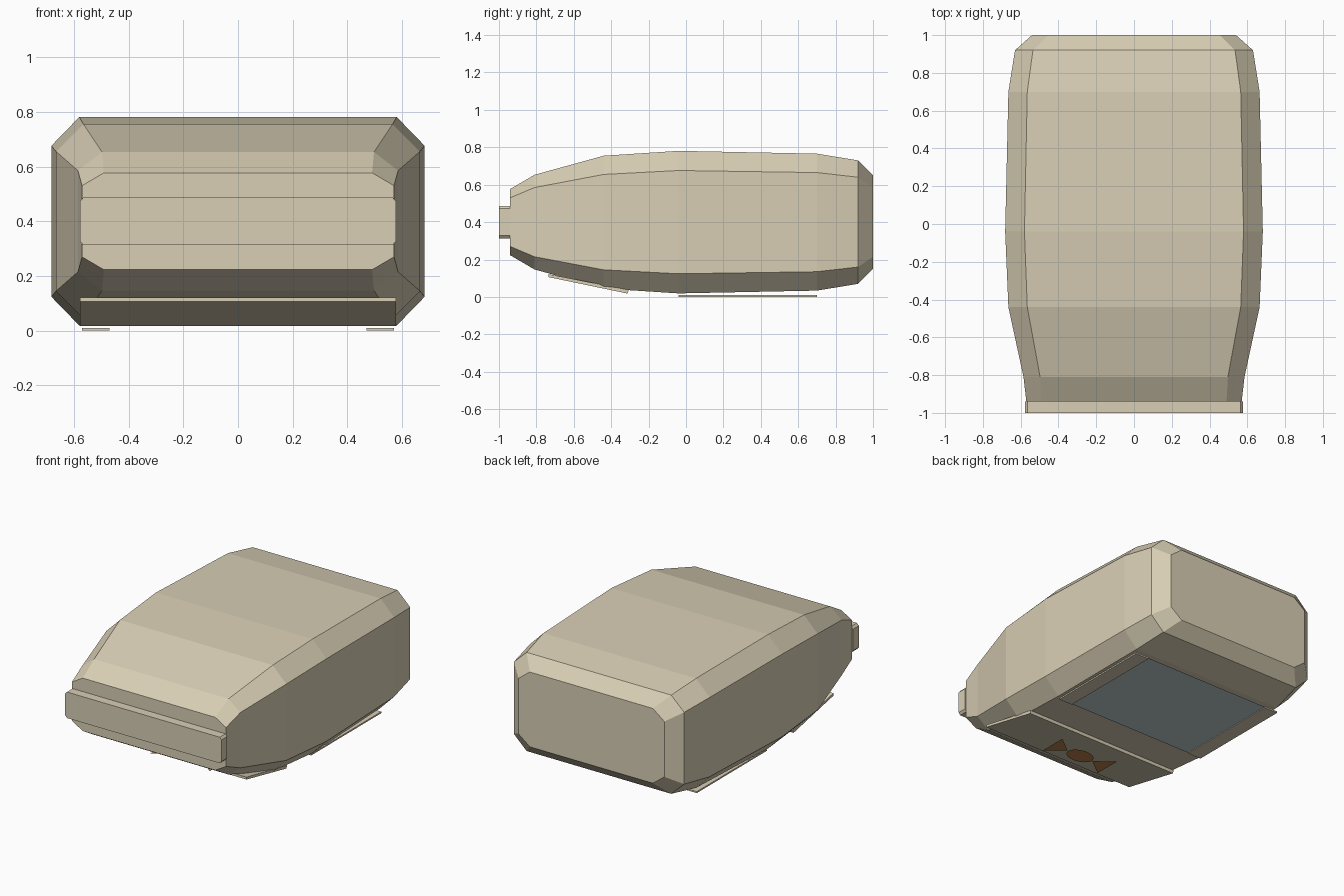
import bpy
import bmesh
from math import cos, sin, pi

cube = bpy.data.objects.get("Cube")
if cube:
    bpy.data.objects.remove(cube, do_unlink=True)


def material(name, rgb):
    m = bpy.data.materials.new(name)
    m.use_nodes = True
    colour = (*rgb, 1.0)
    m.diffuse_color = colour
    m.node_tree.nodes["Principled BSDF"].inputs["Base Color"].default_value = colour
    return m


shell = material("warm_beige", (0.69, 0.62, 0.46))
glass = material("pale_blue_grey", (0.52, 0.60, 0.59))
bronze = material("bronze", (0.45, 0.205, 0.064))


def finish(name, bm, mat):
    if len(bm.faces) > 1:
        bmesh.ops.recalc_face_normals(bm, faces=bm.faces[:])
    mesh = bpy.data.meshes.new(name)
    bm.to_mesh(mesh)
    bm.free()
    mesh.materials.append(mat)
    obj = bpy.data.objects.new(name, mesh)
    bpy.context.collection.objects.link(obj)
    return obj


def loft(name, rings, mat):
    """Skin a run of equal-length rings and cap both ends."""
    bm = bmesh.new()
    loops = [[bm.verts.new(p) for p in ring] for ring in rings]
    n = len(loops[0])
    for a, b in zip(loops, loops[1:]):
        for i in range(n):
            j = (i + 1) % n
            bm.faces.new((a[i], a[j], b[j], b[i]))
    bm.faces.new(loops[0])
    bm.faces.new(loops[-1])
    return finish(name, bm, mat)


def octagon(y, wide, narrow, tall, short, mid=0.4):
    """Chamfered rectangle in the xz plane."""
    quarter = [(wide, short), (narrow, tall)]
    pts = quarter + [(-x, z) for x, z in reversed(quarter)]
    pts += [(-x, -z) for x, z in pts]
    return [(x, y, mid + z) for x, z in pts]


def sheet(name, points, z, mat):
    """Single flat face looking down."""
    bm = bmesh.new()
    face = bm.faces.new([bm.verts.new((x, y, z)) for x, y in points])
    face.normal_update()
    if face.normal.z > 0:
        face.normal_flip()
    return finish(name, bm, mat)


# Body: y, half width, top half width, half height, side half height
body = [
    (-0.94, 0.57, 0.49, 0.177, 0.13),
    (-0.81, 0.585, 0.497, 0.253, 0.185),
    (-0.44, 0.665, 0.565, 0.355, 0.255),
    (-0.04, 0.682, 0.58, 0.381, 0.276),
    (0.70, 0.665, 0.565, 0.366, 0.265),
    (0.92, 0.63, 0.535, 0.33, 0.24),
    (1.00, 0.54, 0.455, 0.25, 0.185),
]
loft("body", [octagon(*s) for s in body], shell)

# Front bar with clipped corners
loft("front_bar", [octagon(y, 0.578, 0.565, 0.087, 0.072) for y in (-1.0, -0.94)], shell)

# Sloping panel under the nose
profile = [(-0.735, 0.122), (-0.735, 0.106), (-0.312, 0.018), (-0.306, 0.037)]
loft("lower_panel", [[(x, y, z) for y, z in profile] for x in (-0.577, 0.577)], shell)

# Underside runners
for side, label in ((1, "left"), (-1, "right")):
    rings = [[(side * x, y, z) for x, z in ((0.47, 0), (0.57, 0), (0.57, 0.01), (0.47, 0.01))]
             for y in (-0.04, 0.70)]
    loft(label + "_runner", rings, shell)

# Underside window between the runners
sheet("underside_window", [(-0.47, -0.04), (0.47, -0.04), (0.47, 0.7), (-0.47, 0.7)], 0.005, glass)

# Emblem: disc flanked by two triangles
steps = 24
centre = -0.52
disc = [(0.095 * cos(2 * pi * i / steps), centre + 0.065 * sin(2 * pi * i / steps))
        for i in range(steps)]
sheet("emblem_disc", disc, 0.02, bronze)
for side, label in ((1, "left"), (-1, "right")):
    tri = [(side * 0.1, centre), (side * 0.22, centre - 0.093), (side * 0.22, centre + 0.093)]
    sheet(label + "_emblem_wing", tri, 0.02, bronze)
